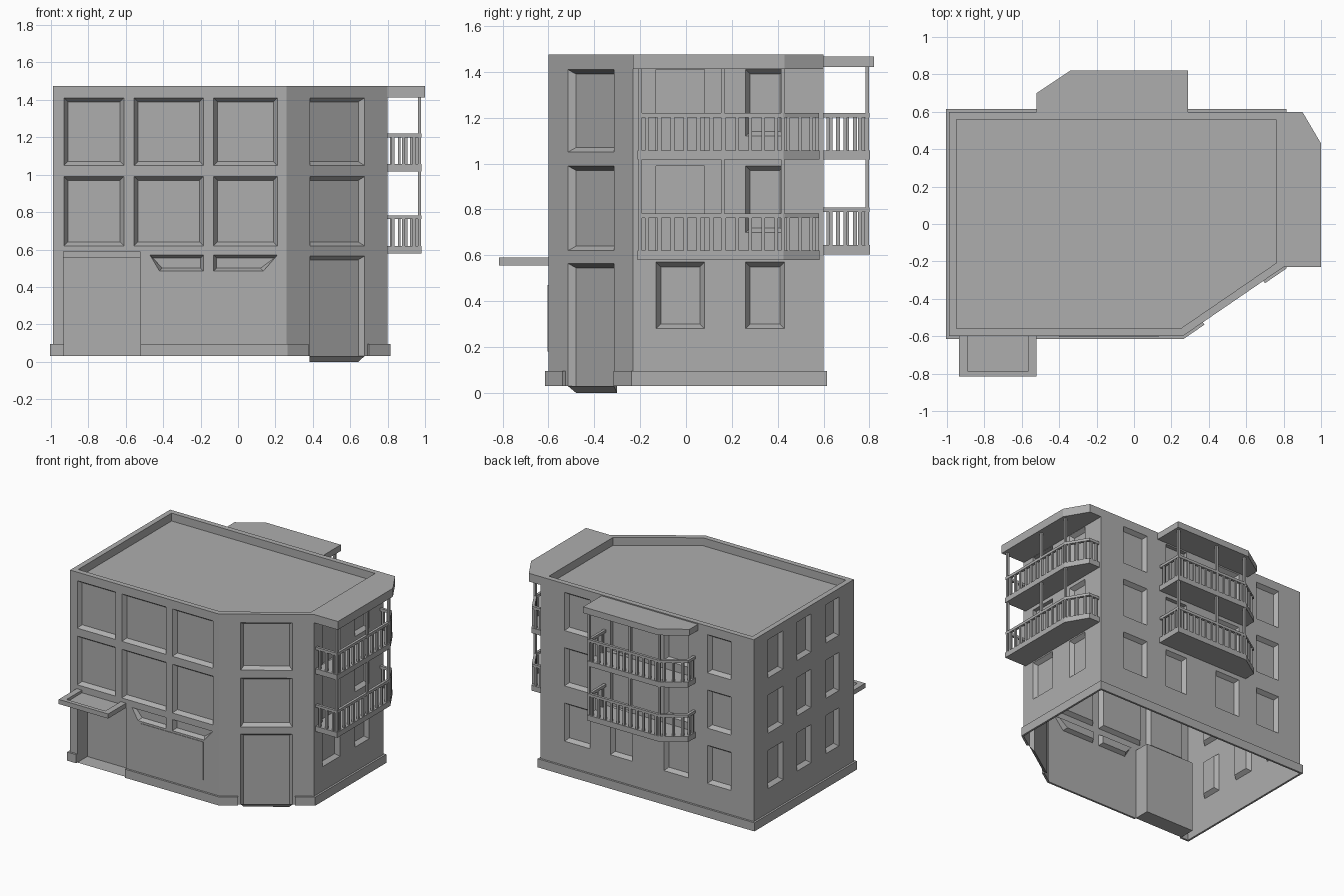
import bpy
from mathutils import Vector

cube = bpy.data.objects.get("Cube")
if cube:
    bpy.data.objects.remove(cube, do_unlink=True)

grey = bpy.data.materials.new("plain grey")
grey.use_nodes = True
GREY = (0.42, 0.42, 0.42, 1)
grey.diffuse_color = GREY
grey.node_tree.nodes["Principled BSDF"].inputs["Base Color"].default_value = GREY


def build(name, quads):
    """Make one flat-shaded object from a list of polygons."""
    verts, faces = [], []
    for quad in quads:
        faces.append(range(len(verts), len(verts) + len(quad)))
        verts += [tuple(p) for p in quad]
    mesh = bpy.data.meshes.new(name)
    mesh.from_pydata(verts, [], [list(f) for f in faces])
    mesh.materials.append(grey)
    obj = bpy.data.objects.new(name, mesh)
    bpy.context.collection.objects.link(obj)


def offset(path, d, closed=False):
    """Move a counterclockwise path outward by d with mitred corners."""
    pts = [Vector(p) for p in path]
    n = len(pts)
    normals = []
    for i in range(n if closed else n - 1):
        e = (pts[(i + 1) % n] - pts[i]).normalized()
        normals.append(Vector((e.y, -e.x)))
    out = []
    for i, p in enumerate(pts):
        a = normals[i - 1] if closed or i > 0 else normals[0]
        b = normals[i] if i < len(normals) else normals[-1]
        out.append(p + (a + b) * d / (1 + a.dot(b)))
    return out


def prism(outline, z0, z1):
    low = [(x, y, z0) for x, y in outline]
    high = [(x, y, z1) for x, y in outline]
    n = len(low)
    sides = [(low[i], low[(i + 1) % n], high[(i + 1) % n], high[i]) for i in range(n)]
    return [low[::-1], high] + sides


def box(x0, x1, y0, y1, z0, z1):
    return prism([(x0, y0), (x1, y0), (x1, y1), (x0, y1)], z0, z1)


def sweep(path, inner, outer, z0, z1, closed=False):
    """Bar of rectangular section running along a path."""
    a, b = offset(path, inner, closed), offset(path, outer, closed)
    n = len(path)
    quads = []
    for i in range(n if closed else n - 1):
        j = (i + 1) % n
        quads += prism([a[i], b[i], b[j], a[j]], z0, z1)
    return quads


def window(a, b, z0, z1, inset=0.02, depth=0.03, sill=None, skew=(0, 0)):
    return dict(a=a, b=b, z0=z0, z1=z1, inset=inset, depth=depth,
                sill=inset if sill is None else sill, skew=skew)


def wall(name, start, end, openings, to_u):
    """Wall sheet with splayed recesses; to_u maps plan coordinates to wall length."""
    p, q = Vector(start), Vector(end)
    e = (q - p).normalized()
    normal = Vector((e.y, -e.x))

    def at(u, z, depth=0):
        v = p + e * u - normal * depth
        return (v.x, v.y, z)

    rects = [(*sorted((to_u(w["a"]), to_u(w["b"]))), w) for w in openings]
    us = sorted({round(u, 4) for r in rects for u in r[:2]} | {0, (q - p).length})
    zs = sorted({z for w in openings for z in (w["z0"], w["z1"])} | {BASE, EAVES})
    quads = []
    for u0, u1 in zip(us, us[1:]):
        for z0, z1 in zip(zs, zs[1:]):
            um, zm = (u0 + u1) / 2, (z0 + z1) / 2
            if not any(a < um < b and w["z0"] < zm < w["z1"] for a, b, w in rects):
                quads.append([at(u0, z0), at(u1, z0), at(u1, z1), at(u0, z1)])
    for a, b, w in rects:
        i, z0, z1 = w["inset"], w["z0"], w["z1"]
        left, right = a + w["skew"][0], b - w["skew"][1]
        rim = [(left, z0), (right, z0), (b, z1), (a, z1)]
        pane = [(left + i, z0 + w["sill"]), (right - i, z0 + w["sill"]),
                (b - i, z1 - i), (a + i, z1 - i)]
        outer = [at(*c) for c in rim]
        inner = [at(*c, w["depth"]) for c in pane]
        quads.append(inner)
        for k in range(4):
            m = (k + 1) % 4
            quads.append([outer[k], outer[m], inner[m], inner[k]])
        if w["skew"][0]:
            quads.append([at(a, z0), at(left, z0), at(a, z1)])
        if w["skew"][1]:
            quads.append([at(right, z0), at(b, z0), at(b, z1)])
    build(name, quads)


BASE, EAVES, TOP = 0.03, 1.415, 1.475
FOOT = [(-0.99, -0.6), (0.26, -0.6), (0.8, -0.23), (0.8, 0.6), (-0.99, 0.6)]
TALL = [(0.62, 0.99), (1.05, 1.41)]
SMALL = [(0.28, 0.57), (0.70, 0.99), (1.12, 1.41)]

# Front wall: two rows of large windows, entrance recess, two low slanted windows
front = [window(a, b, *z) for z in TALL
         for a, b in ((-0.93, -0.61), (-0.555, -0.185), (-0.13, 0.21))]
front += [window(-0.93, -0.52, BASE, 0.57, inset=0, depth=0.12),
          window(-0.47, -0.185, 0.485, 0.57, inset=0.015, skew=(0.05, 0)),
          window(-0.13, 0.21, 0.485, 0.57, inset=0.015, skew=(0, 0.075))]
wall("front_wall", FOOT[0], FOOT[1], front, lambda x: x + 0.99)
build("front_panel", box(-0.4, 0.13, -0.604, -0.6, 0.18, 0.47))

# Angled corner wall with a door below two windows
corner = [window(0.15, 0.505, *z) for z in TALL]
corner.append(window(0.15, 0.505, BASE, 0.565, sill=-BASE))
wall("corner_wall", FOOT[1], FOOT[2], corner, lambda u: u)

# Side wall behind the balconies
side = [window(0.26, 0.43, *z) for z in SMALL]
side.append(window(-0.13, 0.08, *SMALL[0]))
side += [window(-0.13, 0.08, z, z + 0.37, inset=0) for z in (0.62, 1.04)]
wall("balcony_side_wall", FOOT[2], FOOT[3], side, lambda y: y + 0.23)

# Back wall
back = [window(a, b, *z) for z in SMALL
        for a, b in ((0.385, 0.6), (-0.44, -0.235), (-0.8, -0.6))]
back.append(window(0.03, 0.215, *SMALL[0]))
back += [window(0.03, 0.215, z, z + 0.35, inset=0) for z in (0.64, 1.06)]
wall("back_wall", FOOT[3], FOOT[4], back, lambda x: 0.8 - x)

# Plain side wall with a regular grid of windows
plain = [window(a, b, *z) for z in SMALL
         for a, b in ((0.25, 0.43), (-0.085, 0.08), (-0.42, -0.265))]
wall("plain_side_wall", FOOT[4], FOOT[0], plain, lambda y: 0.6 - y)

# Roof and parapet
build("parapet", sweep(FOOT, -0.04, 0, EAVES, TOP, closed=True))
build("roof", [[(x, y, EAVES) for x, y in offset(FOOT, -0.04, True)]])

# Plinth, broken at the entrance and the corner door
c0, c1 = Vector(FOOT[1]), Vector(FOOT[2])
door_left, door_right = c0.lerp(c1, 0.2), c0.lerp(c1, 0.8)
build("front_plinth", sweep([(-0.52, -0.6), c0, door_left], 0, 0.015, BASE, 0.095))
build("rear_plinth", sweep([door_right, c1, FOOT[3], FOOT[4], FOOT[0], (-0.93, -0.6)],
                           0, 0.015, BASE, 0.095))

# Entrance canopy with a raised rim
build("canopy_slab", box(-0.935, -0.52, -0.815, -0.6, 0.555, 0.57))
build("canopy_rim", box(-0.935, -0.89, -0.815, -0.6, 0.57, 0.59)
      + box(-0.565, -0.52, -0.815, -0.6, 0.57, 0.59)
      + box(-0.89, -0.565, -0.815, -0.785, 0.57, 0.59))


def balcony_stack(name, path, floors, roof_z):
    """Covered balconies: slabs, railings, posts and a roof slab."""
    build(name + "_roof", prism(path, *roof_z))
    floor, rail = offset(path, -0.018), offset(path, -0.03)
    slabs, rails, bars, posts = [], [], [], []
    post_points = [rail[1], rail[1].lerp(rail[2], 0.58), rail[2]]
    for n, (z0, z1) in enumerate(floors):
        slabs += prism(floor, z0, z1)
        rails += sweep(rail, -0.01, 0.01, z1 + 0.143, z1 + 0.163)
        for a, b in zip(rail, rail[1:]):
            count = max(1, round((b - a).length / 0.055))
            for k in range(count):
                c = a.lerp(b, (k + 0.5) / count)
                bars += box(c.x - 0.008, c.x + 0.008, c.y - 0.008, c.y + 0.008,
                            z1, z1 + 0.143)
        ceiling = floors[n + 1][0] if n + 1 < len(floors) else roof_z[0]
        for c in post_points:
            posts += box(c.x - 0.008, c.x + 0.008, c.y - 0.008, c.y + 0.008, z1, ceiling)
    build(name + "_floors", slabs)
    build(name + "_handrails", rails)
    build(name + "_balusters", bars)
    build(name + "_posts", posts)


balcony_stack("side_balcony",
              [(0.8, -0.23), (1, -0.23), (1, 0.43), (0.9, 0.6), (0.8, 0.6)],
              [(0.58, 0.62), (1.017, 1.057)], (1.412, TOP))
balcony_stack("back_balcony",
              [(0.29, 0.6), (0.29, 0.82), (-0.34, 0.82), (-0.52, 0.7), (-0.52, 0.6)],
              [(0.603, 0.645), (1.017, 1.057)], (1.42, 1.467))
